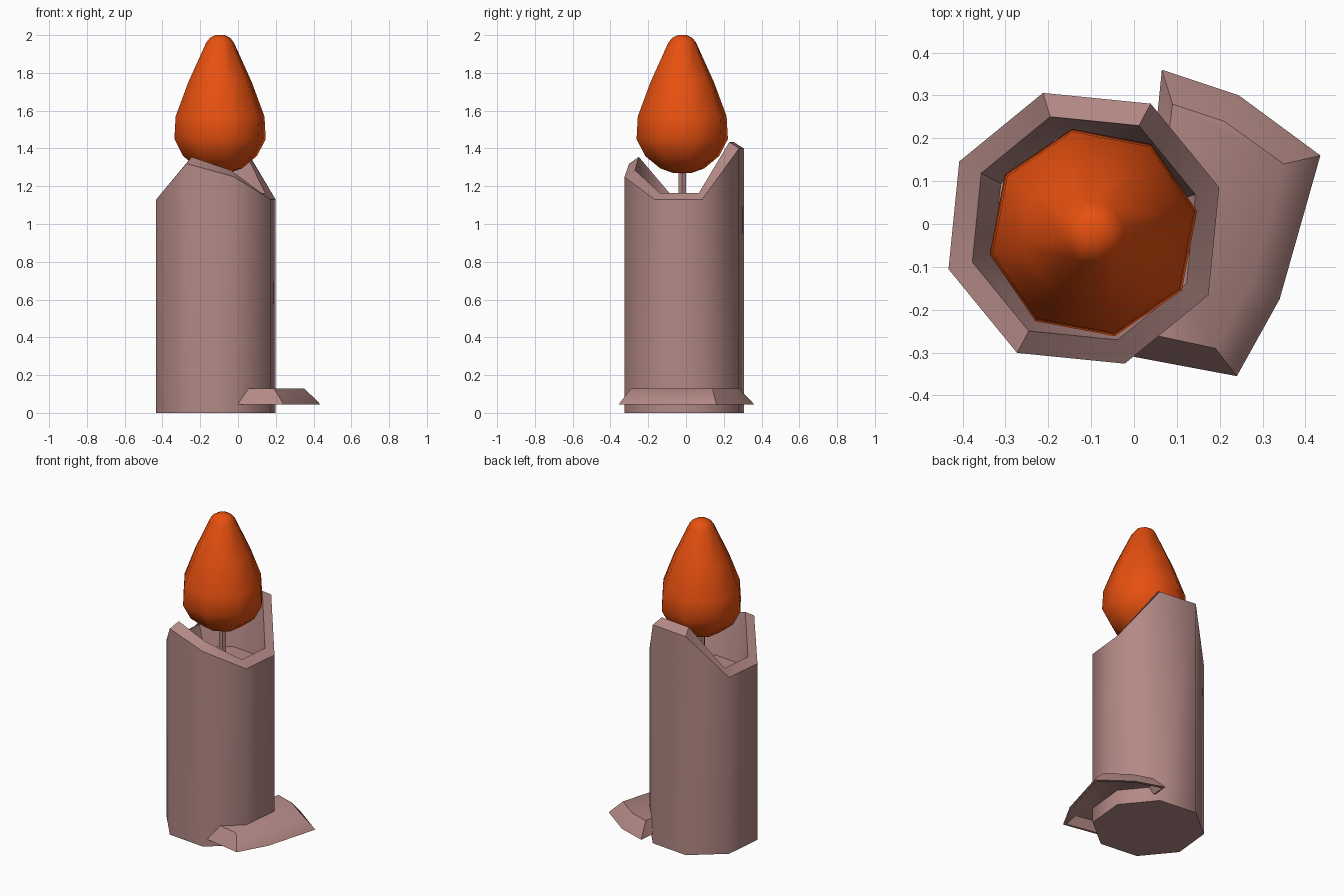
import bpy, bmesh, math

cube = bpy.data.objects.get("Cube")
if cube:
    bpy.data.objects.remove(cube, do_unlink=True)


def make_material(name, color):
    mat = bpy.data.materials.new(name)
    mat.use_nodes = True
    mat.diffuse_color = (*color, 1)
    mat.node_tree.nodes["Principled BSDF"].inputs["Base Color"].default_value = (*color, 1)
    return mat


def ring(center, radius, angle, heights):
    """One loop of points around a centre, one height per corner."""
    n = len(heights)
    return [(center[0] + radius * math.cos(angle + math.tau * i / n),
             center[1] + radius * math.sin(angle + math.tau * i / n), z)
            for i, z in enumerate(heights)]


def loft(name, rings, mat, smooth=50):
    """Skin a list of rings and cap both ends."""
    bm = bmesh.new()
    loops = [[bm.verts.new(p) for p in r] for r in rings]
    n = len(loops[0])
    for a, b in zip(loops, loops[1:]):
        for i in range(n):
            j = (i + 1) % n
            bm.faces.new((a[i], a[j], b[j], b[i]))
    bm.faces.new(loops[0][::-1])
    bm.faces.new(loops[-1])
    bmesh.ops.recalc_face_normals(bm, faces=bm.faces)
    mesh = bpy.data.meshes.new(name)
    bm.to_mesh(mesh)
    bm.free()
    obj = bpy.data.objects.new(name, mesh)
    bpy.context.collection.objects.link(obj)
    mesh.materials.append(mat)
    bpy.ops.object.select_all(action="DESELECT")
    obj.select_set(True)
    bpy.context.view_layer.objects.active = obj
    bpy.ops.object.shade_smooth_by_angle(angle=math.radians(smooth))
    return obj


wax = make_material("dusty_pink_wax", (0.45, 0.25, 0.235))
fire = make_material("orange_flame", (0.8, 0.08, 0.005))

# Candle body: octagonal column with an uneven melted rim and a hollow top
SIDES = 8
axis, turn = (-0.117, -0.01), math.radians(16.8)
rim = [1.13, 1.40, 1.40, 1.13, 1.13, 1.32, 1.25, 1.13]
loft("candle_body", [
    ring(axis, 0.33, turn, [0] * SIDES),
    ring(axis, 0.33, turn, rim),
    ring(axis, 0.272, turn, [z + 0.035 for z in rim]),
    ring(axis, 0.22, turn, [1.04] * SIDES),
], wax)

# Wick
flame_axis = (-0.095, -0.02)
loft("wick", [ring(flame_axis, 0.023, 0, [z] * 6) for z in (1.0, 1.32)], wax)

# Flame: faceted teardrop from a radius and height profile
profile = [(0.05, 1.27), (0.12, 1.295), (0.2, 1.36), (0.247, 1.45), (0.24, 1.57),
           (0.172, 1.75), (0.075, 1.96), (0.055, 1.985), (0.025, 2.0)]
loft("flame", [ring(flame_axis, r, math.radians(11.7), [z] * SIDES)
               for r, z in profile], fire, 60)

# Melted wax puddle: a raised shell with a flared edge, hollow underneath
edge = [(0.0, -0.31), (0.24, -0.355), (0.34, -0.175), (0.435, 0.16),
        (0.245, 0.3), (0.065, 0.36), (0.055, 0.26), (-0.05, 0)]
crown = [(0.05, -0.26), (0.19, -0.29), (0.27, -0.14), (0.35, 0.14),
         (0.21, 0.24), (0.09, 0.28), (0.08, 0.2), (0.0, 0)]


def lerp(a, b, t):
    return [(p[0] + (q[0] - p[0]) * t, p[1] + (q[1] - p[1]) * t) for p, q in zip(a, b)]


loft("wax_puddle", [
    [(x, y, 0.095) for x, y in lerp(edge, crown, 0.9)],
    [(x, y, 0.045) for x, y in lerp(edge, crown, 0.25)],
    [(x, y, 0.045) for x, y in edge],
    [(x, y, 0.06) for x, y in lerp(edge, crown, 0.15)],
    [(x, y, 0.13) for x, y in crown],
], wax)
